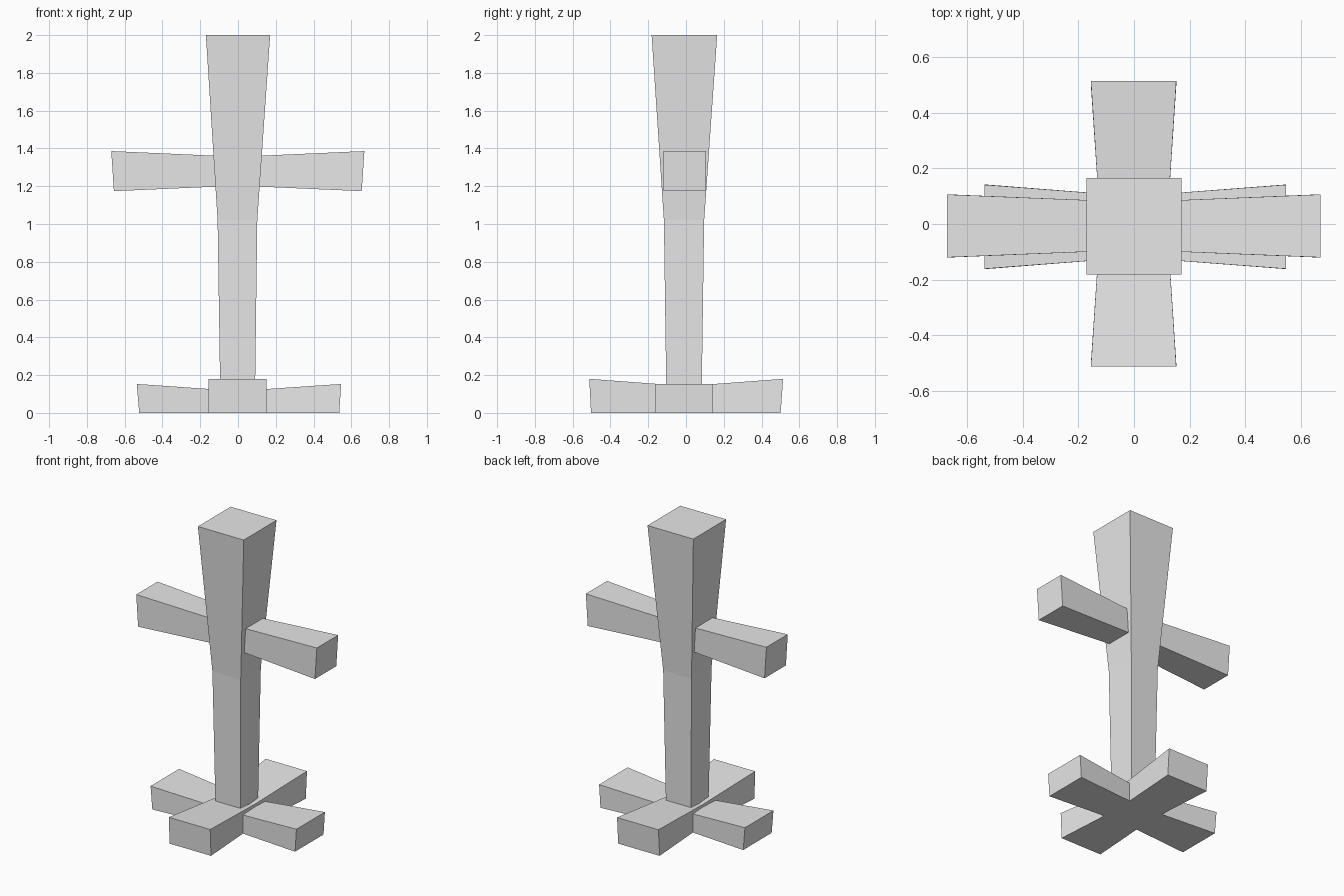
import bpy
import bmesh

cube = bpy.data.objects.get("Cube")
if cube:
    bpy.data.objects.remove(cube, do_unlink=True)

grey = bpy.data.materials.new("plain grey")
grey.use_nodes = True
grey.diffuse_color = (0.8, 0.8, 0.8, 1)
grey.node_tree.nodes["Principled BSDF"].inputs["Base Color"].default_value = (0.8, 0.8, 0.8, 1)


def loft(name, rings):
    """Join four-cornered rings into a closed, flat-faced beam."""
    bm = bmesh.new()
    loops = [[bm.verts.new(p) for p in ring] for ring in rings]
    for a, b in zip(loops, loops[1:]):
        for i in range(4):
            j = (i + 1) % 4
            bm.faces.new((a[i], a[j], b[j], b[i]))
    bm.faces.new(loops[0])
    bm.faces.new(loops[-1])
    bmesh.ops.recalc_face_normals(bm, faces=bm.faces)
    mesh = bpy.data.meshes.new(name)
    bm.to_mesh(mesh)
    bm.free()
    mesh.materials.append(grey)
    obj = bpy.data.objects.new(name, mesh)
    bpy.context.collection.objects.link(obj)
    return obj


def level(x0, x1, y0, y1, z):
    """Horizontal ring for the post."""
    return [(x0, y0, z), (x1, y0, z), (x1, y1, z), (x0, y1, z)]


def section(axis, low, high, s0, s1, z0, z1):
    """Upright ring; low and high place its bottom and top along the axis."""
    ring = [(low, s0, z0), (low, s1, z0), (high, s1, z1), (high, s0, z1)]
    return ring if axis == "x" else [(s, a, z) for a, s, z in ring]


# Post: nearly straight shaft flaring towards the top
loft("post", [
    level(-0.094, 0.09, -0.104, 0.083, 0.1),
    level(-0.108, 0.102, -0.117, 0.096, 1.02),
    level(-0.17, 0.17, -0.182, 0.165, 2.0),
])

# Crossbar: thickens from the middle towards both ends
loft("crossbar", [
    section("x", -0.657, -0.671, -0.12, 0.106, 1.174, 1.386),
    section("x", 0, 0, -0.093, 0.079, 1.203, 1.356),
    section("x", 0.655, 0.669, -0.12, 0.106, 1.174, 1.386),
])

# Feet: two crossed beams, flat underneath and flared at the ends
loft("side_feet", [
    section("x", -0.523, -0.536, -0.161, 0.141, 0, 0.153),
    section("x", 0, 0, -0.12, 0.1, 0, 0.116),
    section("x", 0.536, 0.546, -0.161, 0.141, 0, 0.153),
])
loft("front_back_feet", [
    section("y", -0.503, -0.512, -0.155, 0.152, 0, 0.18),
    section("y", 0, 0, -0.121, 0.119, 0, 0.142),
    section("y", 0.501, 0.514, -0.155, 0.152, 0, 0.18),
])
